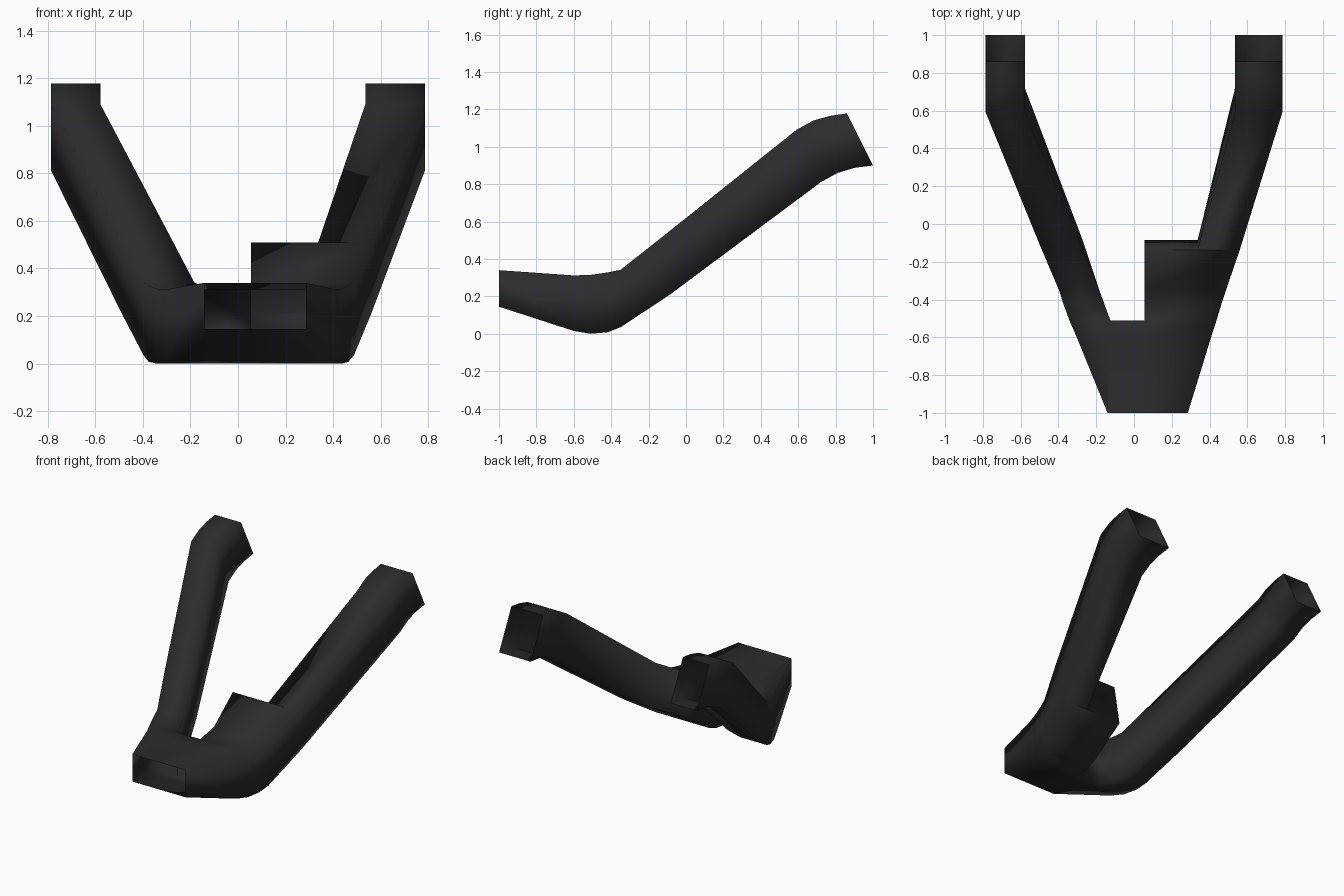
import bpy, bmesh

if "Cube" in bpy.data.objects:
    bpy.data.objects.remove(bpy.data.objects["Cube"])

# Side profile stations: (top y, top z, bottom y, bottom z)
ST = [(-1, .34, -1, .145), (-.6, .312, -.6, .015), (-.51, .315, -.51, .0),
      (-.42, .328, -.42, .008), (-.35, .342, -.35, .035), (-.137, .51, -.085, .21),
      (.59, 1.09, .72, .81), (.68, 1.14, .81, .86), (.77, 1.165, .9, .887),
      (.86, 1.178, 1, .9)]

bm = bmesh.new()


def face(*pts):
    bm.faces.new([bm.verts.new(p) for p in pts])


def top(i, x):
    return (x, ST[i][0], ST[i][1])


def bot(i, x):
    return (x, ST[i][2], ST[i][3])


def duct(start, lefts, rights, left_wall=True, right_wall=True):
    """Flat-sided open duct running through consecutive stations."""
    for k in range(len(lefts) - 1):
        i, j = start + k, start + k + 1
        a, b, c, d = lefts[k], rights[k], rights[k + 1], lefts[k + 1]
        face(top(i, a), top(i, b), top(j, c), top(j, d))
        face(bot(i, a), bot(j, d), bot(j, c), bot(i, b))
        if left_wall:
            face(top(i, a), top(j, d), bot(j, d), bot(i, a))
        if right_wall:
            face(top(i, b), bot(i, b), bot(j, c), top(j, c))


def end_wall(i, a, b):
    face(top(i, a), bot(i, a), bot(i, b), top(i, b))


# Trunk: three side-by-side strips behind the open inlet
outL, outR = [-.14, -.303, -.342], [.285, .408, .437]
midL, midR = [-.135, -.127, -.125], [.05, .055, .055]
duct(0, outL, midL, True, False)
duct(0, midL, midR, False, False)
duct(0, midR, outR, False, True)
end_wall(2, -.125, .055)

# Left branch
duct(2, [-.342, -.375, -.397, -.488] + [-.785] * 4,
     [-.125, -.158, -.184, -.272] + [-.578] * 4)

# Right branch: wide lower part with a closed shoulder, then the narrow arm
duct(2, [.055] * 4, [.437, .464, .487, .56])
end_wall(5, .055, .337)
duct(5, [.337] + [.535] * 4, [.56] + [.785] * 4)

bmesh.ops.remove_doubles(bm, verts=bm.verts, dist=.001)
bmesh.ops.recalc_face_normals(bm, faces=bm.faces)
mesh = bpy.data.meshes.new("forked_duct")
bm.to_mesh(mesh)
bm.free()
for p in mesh.polygons:
    p.use_smooth = True

mat = bpy.data.materials.new("dark_rubber")
mat.diffuse_color = (.025, .025, .025, 1)
mat.use_nodes = True
mat.node_tree.nodes["Principled BSDF"].inputs["Base Color"].default_value = mat.diffuse_color
mesh.materials.append(mat)
bpy.context.collection.objects.link(bpy.data.objects.new("forked_duct", mesh))
